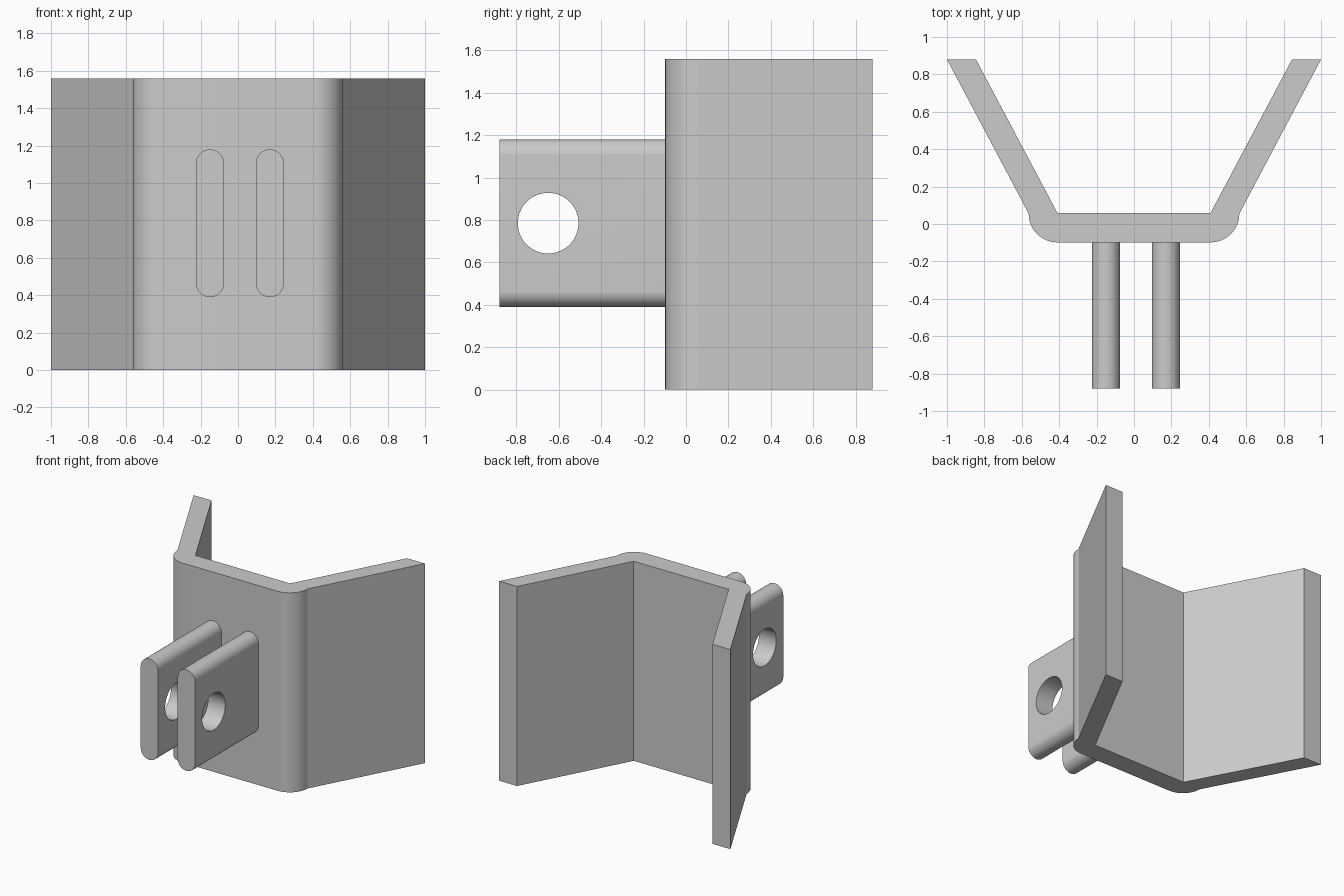
import bpy, bmesh, math
from mathutils import Vector

cube = bpy.data.objects.get("Cube")
if cube:
    bpy.data.objects.remove(cube)

steel = bpy.data.materials.new("plain_grey")
steel.use_nodes = True
GREY = (0.6, 0.6, 0.6, 1)
steel.diffuse_color = GREY
steel.node_tree.nodes["Principled BSDF"].inputs["Base Color"].default_value = GREY


def arc(cx, cy, r, start, end, steps):
    angles = [math.radians(start + (end - start) * i / steps) for i in range(steps + 1)]
    return [(cx + r * math.cos(a), cy + r * math.sin(a)) for a in angles]


def extrude(name, points, move):
    """Extrude a closed outline of 3D points into a solid."""
    bm = bmesh.new()
    face = bm.faces.new([bm.verts.new(p) for p in points])
    result = bmesh.ops.extrude_face_region(bm, geom=[face])
    verts = [g for g in result["geom"] if isinstance(g, bmesh.types.BMVert)]
    bmesh.ops.translate(bm, verts=verts, vec=Vector(move))
    bmesh.ops.recalc_face_normals(bm, faces=bm.faces)
    mesh = bpy.data.meshes.new(name)
    bm.to_mesh(mesh)
    bm.free()
    mesh.materials.append(steel)
    obj = bpy.data.objects.new(name, mesh)
    bpy.context.collection.objects.link(obj)
    return obj


def smooth(obj):
    bpy.ops.object.select_all(action="DESELECT")
    obj.select_set(True)
    bpy.context.view_layer.objects.active = obj
    bpy.ops.object.shade_smooth_by_angle(angle=math.radians(20))


# Bent plate: half outline from the front bend to the inner corner, then mirrored
half = arc(0.41, 0.055, 0.153, -90, 0, 16) + [(1, 0.88), (0.845, 0.88), (0.41, 0.06)]
outline = half + [(-x, y) for x, y in reversed(half)]
plate = extrude("bent_plate", [(x, y, 0) for x, y in outline], (0, 0, 1.56))
smooth(plate)

# Pin hole cutter shared by both lugs
hole = extrude("pin_hole_cutter",
               [(-0.5, y, z) for y, z in arc(-0.65, 0.785, 0.143, 0, 360, 64)[:-1]],
               (1, 0, 0))
hole.hide_render = True
hole.hide_viewport = True

# Two lugs with rounded top and bottom edges
for name, x in (("right_lug", -0.15), ("left_lug", 0.17)):
    r = 0.075
    section = arc(x, 1.18 - r, r, 0, 180, 24) + arc(x, 0.39 + r, r, 180, 360, 24)
    lug = extrude(name, [(px, -0.88, pz) for px, pz in section], (0, 0.782, 0))
    cut = lug.modifiers.new("pin_hole", "BOOLEAN")
    cut.object = hole
    cut.solver = "EXACT"
    bpy.context.view_layer.objects.active = lug
    bpy.ops.object.modifier_apply(modifier=cut.name)
    smooth(lug)

bpy.data.objects.remove(hole)
